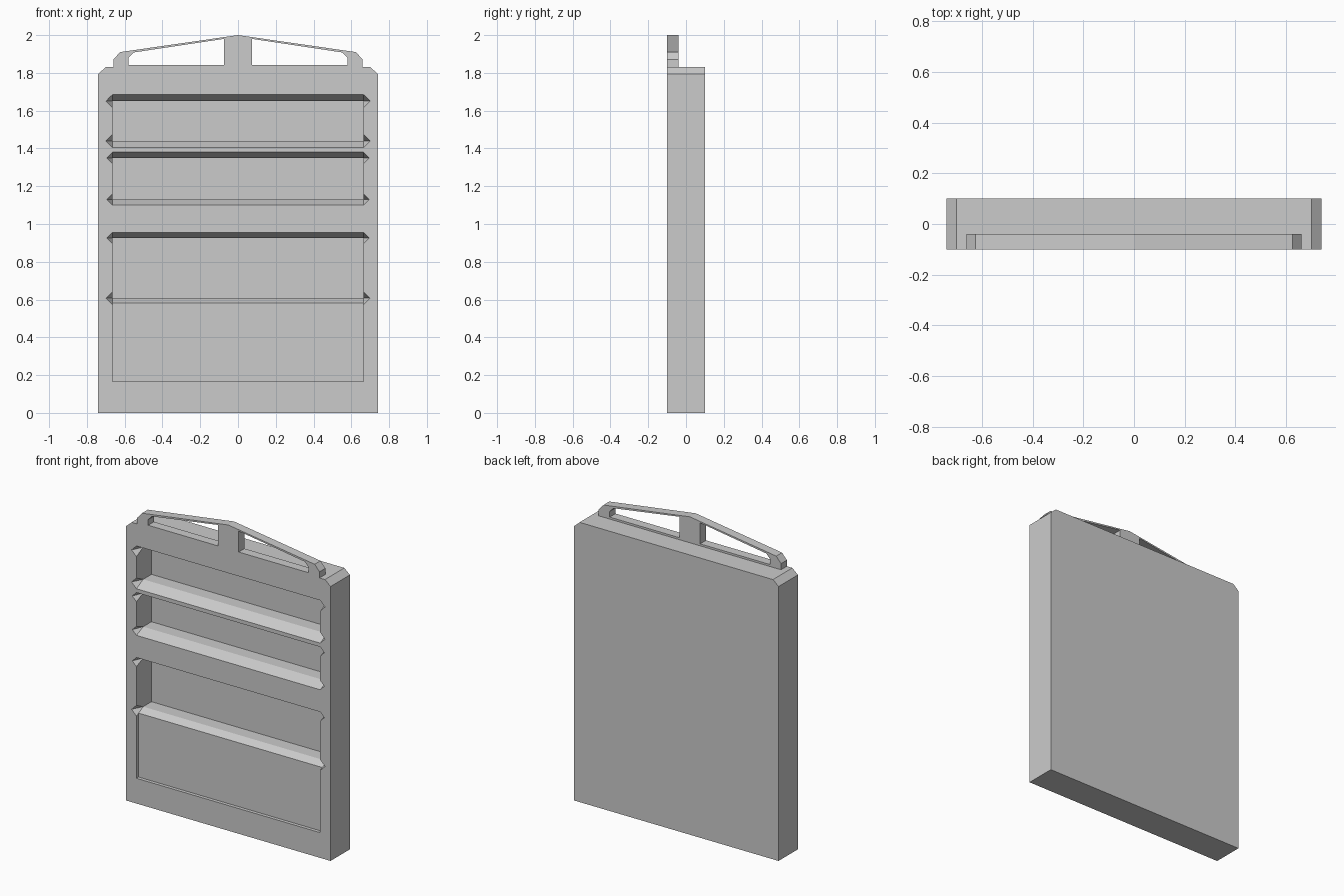
import bpy, bmesh

if "Cube" in bpy.data.objects:
    bpy.data.objects.remove(bpy.data.objects["Cube"])

HALF_W = 0.665   # half width of every recess
FRONT = -0.1     # front plane


def make_object(name, bm):
    bmesh.ops.recalc_face_normals(bm, faces=bm.faces)
    mesh = bpy.data.meshes.new(name)
    bm.to_mesh(mesh)
    bm.free()
    ob = bpy.data.objects.new(name, mesh)
    bpy.context.collection.objects.link(ob)
    return ob


def prism(name, profile, y0, y1):
    """Extrude an x-z outline from y0 to y1."""
    bm = bmesh.new()
    face = bm.faces.new([bm.verts.new((x, y0, z)) for x, z in profile])
    new = bmesh.ops.extrude_face_region(bm, geom=[face])["geom"]
    verts = [g for g in new if isinstance(g, bmesh.types.BMVert)]
    bmesh.ops.translate(bm, verts=verts, vec=(0, y1 - y0, 0))
    return make_object(name, bm)


def slot(z0, z1, depth):
    """Box cutter entering from the front."""
    w = HALF_W
    return prism("slot_cutter", [(-w, z0), (w, z0), (w, z1), (-w, z1)],
                 FRONT - 0.1, FRONT + depth)


def groove(z, h, depth=0.07):
    """V groove with pointed ends; its deepest line runs along the slot edge."""
    k = 1.5  # widen past the front plane
    y = FRONT - depth * (k - 1)
    bm = bmesh.new()
    for s in (-1, 1):
        bm.verts.new((s * HALF_W, FRONT + depth, z))
        bm.verts.new((s * (HALF_W + h * k), y, z))
        for t in (-1, 1):
            bm.verts.new((s * HALF_W, y, z + t * h * k))
    bmesh.ops.convex_hull(bm, input=bm.verts)
    return make_object("groove_cutter", bm)


def cut(ob, cutter):
    mod = ob.modifiers.new("cut", 'BOOLEAN')
    mod.operation = 'DIFFERENCE'
    mod.solver = 'EXACT'
    mod.object = cutter
    cutter.hide_render = True
    bpy.context.view_layer.objects.active = ob
    bpy.ops.object.modifier_apply(modifier=mod.name)
    bpy.data.objects.remove(cutter)


# Cabinet body with chamfered top corners
body = prism("cabinet_body", [(-0.74, 0), (0.74, 0), (0.74, 1.795), (0.70, 1.83),
                              (-0.70, 1.83), (-0.74, 1.795)], FRONT, 0.1)

# Three deep shelves with bevelled upper and lower lips
for z0, z1, h in ((1.44, 1.65, 0.035), (1.13, 1.35, 0.03), (0.607, 0.925, 0.03)):
    cut(body, slot(z0, z1, 0.155))
    cut(body, groove(z1, h))
    cut(body, groove(z0, h if z0 > 1 else 0.035))

# Shallow lower panel
cut(body, slot(0.165, 0.60, 0.022))

# Crest board with two openings
half = [(0.66, 1.83), (0.66, 1.87), (0.625, 1.91)]
crest = prism("crest", half + [(0, 2.0)] + [(-x, z) for x, z in reversed(half)],
              FRONT, -0.04)
opening = [(0.075, 1.843), (0.58, 1.843), (0.58, 1.88), (0.553, 1.908), (0.075, 1.98)]
for s in (-1, 1):
    cut(crest, prism("opening_cutter", [(s * x, z) for x, z in opening], -0.2, 0.1))
